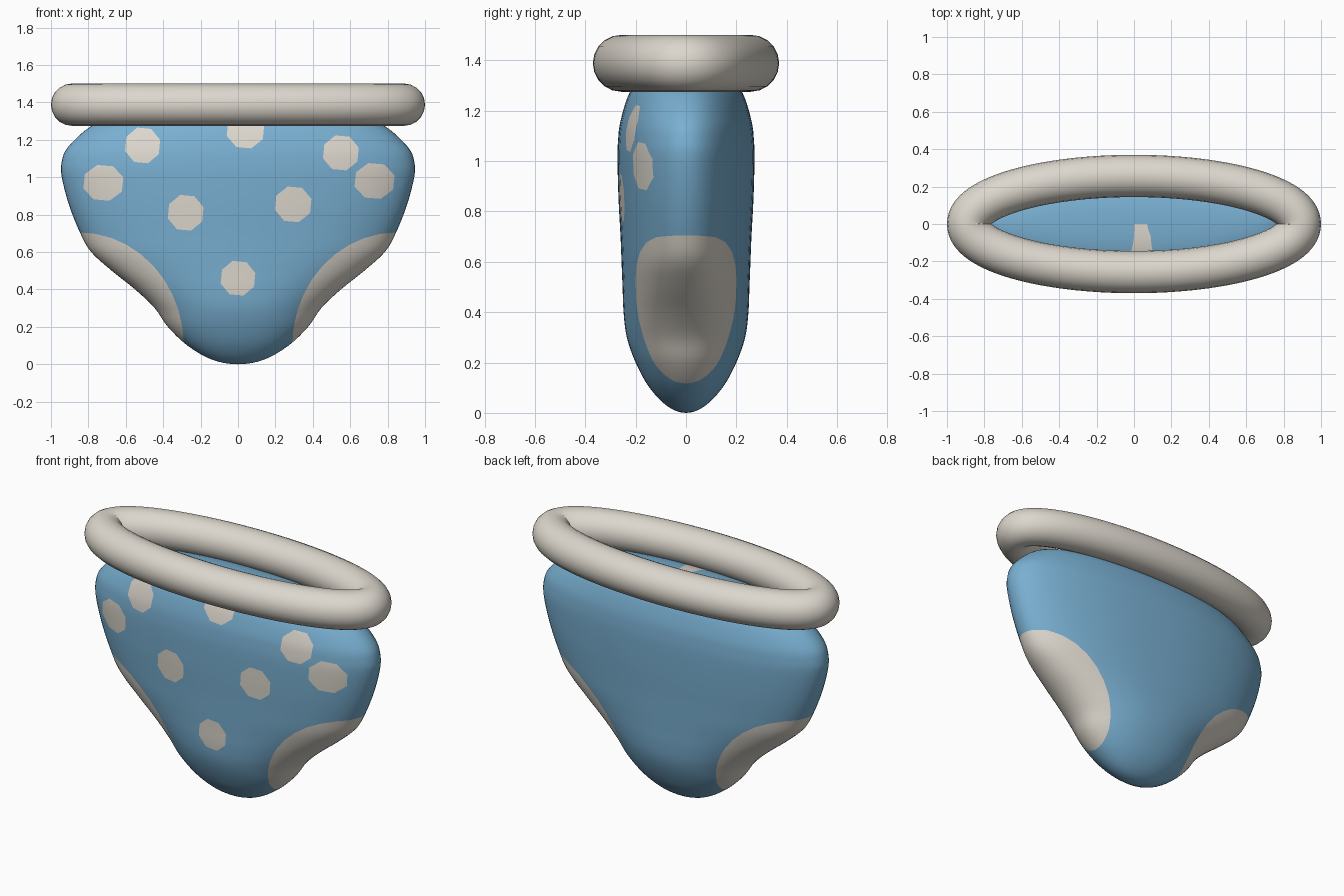
import bpy, bmesh, math
from mathutils import Vector

cube = bpy.data.objects.get("Cube")
if cube:
    bpy.data.objects.remove(cube, do_unlink=True)


def make_material(name, color):
    mat = bpy.data.materials.new(name)
    mat.use_nodes = True
    mat.diffuse_color = color
    bsdf = next(n for n in mat.node_tree.nodes if n.type == 'BSDF_PRINCIPLED')
    bsdf.inputs["Base Color"].default_value = color
    return mat


blue = make_material("soft_blue", (0.19, 0.43, 0.64, 1))
cream = make_material("warm_cream", (0.72, 0.68, 0.61, 1))


def finish(bm, name, mats):
    bmesh.ops.recalc_face_normals(bm, faces=bm.faces)
    for f in bm.faces:
        f.smooth = True
    mesh = bpy.data.meshes.new(name)
    bm.to_mesh(mesh)
    bm.free()
    for m in mats:
        mesh.materials.append(m)
    obj = bpy.data.objects.new(name, mesh)
    bpy.context.collection.objects.link(obj)
    return obj


def bridge(bm, a, b):
    n = len(a)
    for i in range(n):
        j = (i + 1) % n
        bm.faces.new((a[i], a[j], b[j], b[i]))


def catmull(p0, p1, p2, p3, t):
    return 0.5 * (2 * p1 + (p2 - p0) * t + (2 * p0 - 5 * p1 + 4 * p2 - p3) * t * t
                  + (3 * p1 - p0 - 3 * p2 + p3) * t ** 3)


# Body profile: height, half width, half depth
PROFILE = [Vector(p) for p in (
    (0, 0, 0), (.025, .14, .072), (.1, .27, .145), (.2, .375, .2),
    (.3, .445, .235), (.4, .55, .248), (.5, .675, .252), (.6, .785, .256),
    (.7, .843, .26), (.85, .903, .268), (1.0, .942, .272), (1.08, .943, .27),
    (1.16, .91, .26), (1.27, .79, .225), (1.315, .66, .175), (1.335, .4, .1),
    (1.34, 0, 0))]
SEGMENTS, STEPS, POWER = 72, 4, 2.12


def mirrored(p):
    return Vector((p.x, -p.y, -p.z))


def superellipse(hx, hy, a):
    c, s = math.cos(a), math.sin(a)
    e = 2 / POWER
    return (hx * math.copysign(abs(c) ** e, c), hy * math.copysign(abs(s) ** e, s))


pts = [mirrored(PROFILE[1])] + PROFILE + [mirrored(PROFILE[-2])]
bm = bmesh.new()
rings = []
for k in range(1, len(pts) - 2):
    for s in range(STEPS):
        if k == 1 and s == 0:
            continue
        z, hx, hy = catmull(pts[k - 1], pts[k], pts[k + 1], pts[k + 2], s / STEPS)
        ring = []
        for i in range(SEGMENTS):
            x, y = superellipse(hx, hy, math.tau * i / SEGMENTS)
            ring.append(bm.verts.new((x, y, z)))
        rings.append(ring)
for a, b in zip(rings, rings[1:]):
    bridge(bm, a, b)
for ring, z in ((rings[0], PROFILE[0].x), (rings[-1], PROFILE[-1].x)):
    pole = bm.verts.new((0, 0, z))
    for i in range(SEGMENTS):
        bm.faces.new((ring[i], ring[(i + 1) % SEGMENTS], pole))


# Painted patches: cut an outline straight through in y, then colour inside it
def oval(cx, cz, rx, rz, sides, turn):
    return [Vector((cx + rx * math.cos(turn + math.tau * i / sides), 0,
                    cz + rz * math.sin(turn + math.tau * i / sides)))
            for i in range(sides)]


def paint(outline, front_only):
    edges = [(a, b, Vector((b.z - a.z, 0, a.x - b.x)).normalized())
             for a, b in zip(outline, outline[1:] + outline[:1])]
    for a, b, normal in edges:
        mid, reach = (a + b) / 2, (b - a).length * 0.5 + 0.04
        faces = []
        for f in bm.faces:
            c = f.calc_center_median()
            if front_only and c.y > 0:
                continue
            if math.hypot(c.x - mid.x, c.z - mid.z) < reach:
                faces.append(f)
        geom = set(faces)
        for f in faces:
            geom.update(f.edges)
            geom.update(f.verts)
        bmesh.ops.bisect_plane(bm, geom=list(geom), dist=1e-5,
                               plane_co=a, plane_no=normal)
    for f in bm.faces:
        c = f.calc_center_median()
        if front_only and c.y > 0:
            continue
        if all((c - a).dot(normal) < 0 for a, b, normal in edges):
            f.material_index = 1


# Leg openings on both sides
for side in (-1, 1):
    paint(oval(side * .85, .1, .56, .605, 40, 0), False)

# Dots on the front: x, z, x radius, z radius
for x, z, rx, rz in ((-.51, 1.17, .098, .1), (.04, 1.25, .105, .1),
                     (.55, 1.13, .1, .098), (-.72, .97, .112, .1),
                     (.73, .98, .112, .1), (-.28, .81, .1, .1),
                     (.295, .855, .102, .1), (0, .46, .097, .097)):
    paint(oval(x, z, rx, rz, 8, .3), True)

finish(bm, "body", [blue, cream])

# Waistband: round tube swept along an ellipse
A, B, TUBE, HEIGHT = .887, .257, .113, 1.388
bm = bmesh.new()
loops = []
for i in range(128):
    t = math.tau * i / 128
    out = Vector((B * math.cos(t), A * math.sin(t), 0)).normalized()
    centre = Vector((A * math.cos(t), B * math.sin(t), HEIGHT))
    loops.append([bm.verts.new(centre + TUBE * (out * math.cos(u) + Vector((0, 0, math.sin(u)))))
                  for u in (math.tau * j / 20 for j in range(20))])
for a, b in zip(loops, loops[1:] + loops[:1]):
    bridge(bm, a, b)
finish(bm, "waistband", [cream])
